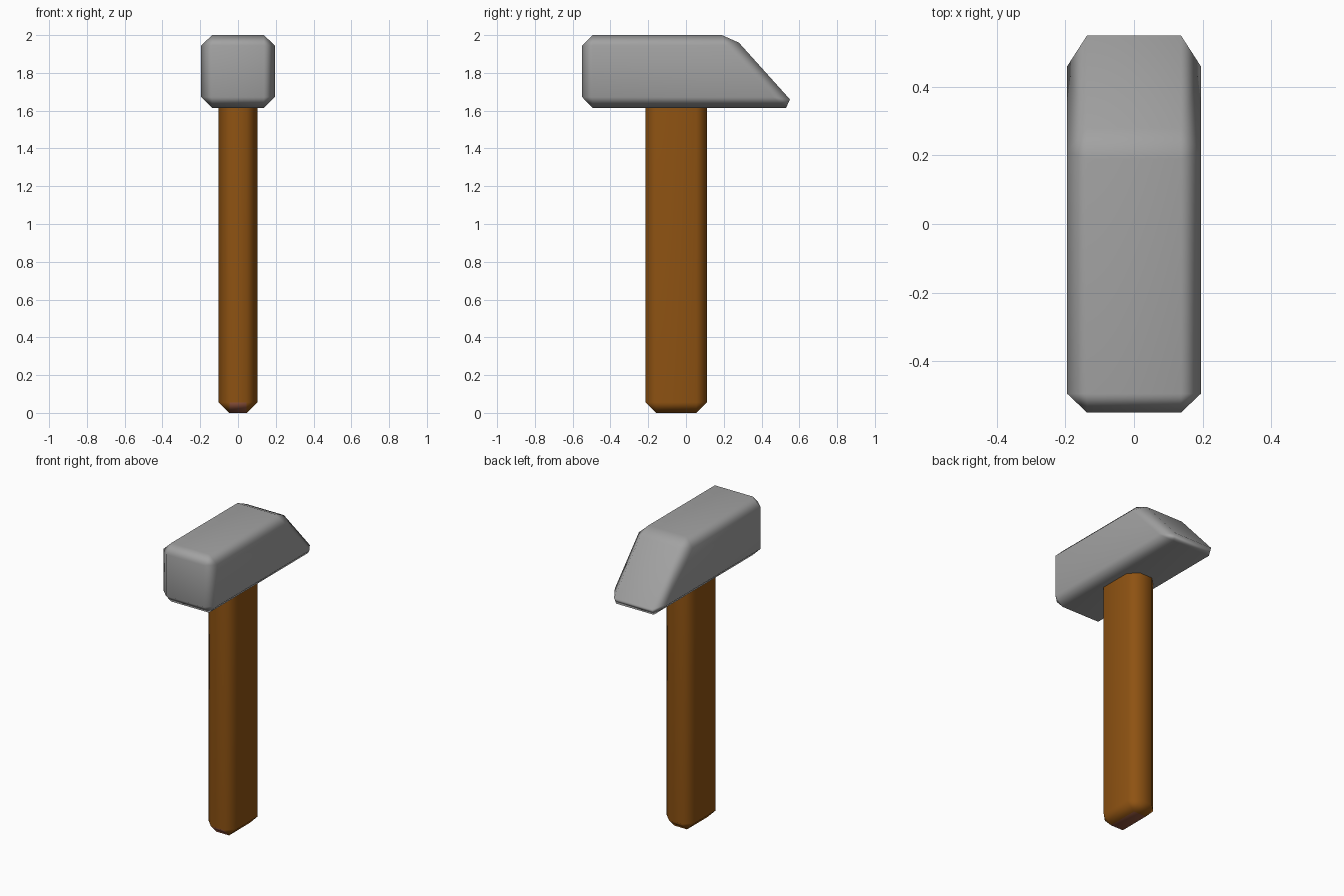
import bpy, bmesh
from mathutils import Vector

if "Cube" in bpy.data.objects:
    bpy.data.objects.remove(bpy.data.objects["Cube"])


def material(name, rgb):
    m = bpy.data.materials.new(name)
    m.diffuse_color = (*rgb, 1)
    m.use_nodes = True
    m.node_tree.nodes["Principled BSDF"].inputs["Base Color"].default_value = m.diffuse_color
    return m


steel = material("steel grey", (0.36, 0.36, 0.36))
wood = material("brown wood", (0.27, 0.085, 0.006))
end_grain = material("reddish end", (0.27, 0.085, 0.045))


def finish(bm, name, mats):
    """Turn a bmesh into a smooth object with flat-looking main faces."""
    bmesh.ops.recalc_face_normals(bm, faces=bm.faces)
    for f in bm.faces:
        f.smooth = True
    me = bpy.data.meshes.new(name)
    bm.to_mesh(me)
    bm.free()
    for m in mats:
        me.materials.append(m)
    ob = bpy.data.objects.new(name, me)
    bpy.context.collection.objects.link(ob)
    mod = ob.modifiers.new("weighted_normals", 'WEIGHTED_NORMAL')
    mod.weight = 50
    return ob


# Handle: chamfered bar whose top is buried in the head
bm = bmesh.new()
bmesh.ops.create_cube(bm, size=1)
for v in bm.verts:
    v.co = Vector((v.co.x * 0.204, v.co.y * 0.325 - 0.052, (v.co.z + 0.5) * 1.75))
bmesh.ops.bevel(bm, geom=bm.edges[:], offset=0.056, segments=1,
                affect='EDGES', profile=0.5)
bm.normal_update()
# reddish base and front lower chamfer
for f in bm.faces:
    n = f.normal
    if n.z < -0.9 or (n.z < -0.5 and n.y < -0.5 and abs(n.x) < 0.1):
        f.material_index = 1
finish(bm, "handle", [wood, end_grain])

# Head: hull of the full outline (y, z) and the inset side faces
outline = [(-0.55, 1.672), (-0.55, 1.945), (-0.495, 2.0), (0.19, 2.0),
           (0.28, 1.96), (0.55, 1.66), (0.53, 1.615), (-0.495, 1.615)]
side = [(-0.495, 1.672), (-0.495, 1.945), (0.21, 1.945), (0.46, 1.672)]
bm = bmesh.new()
for s in (-1, 1):
    for x, pts in ((0.137, outline), (0.195, side)):
        for y, z in pts:
            bm.verts.new((s * x, y, z))
bmesh.ops.convex_hull(bm, input=bm.verts[:])
bmesh.ops.dissolve_limit(bm, angle_limit=0.03, verts=bm.verts[:], edges=bm.edges[:])
finish(bm, "head", [steel])
